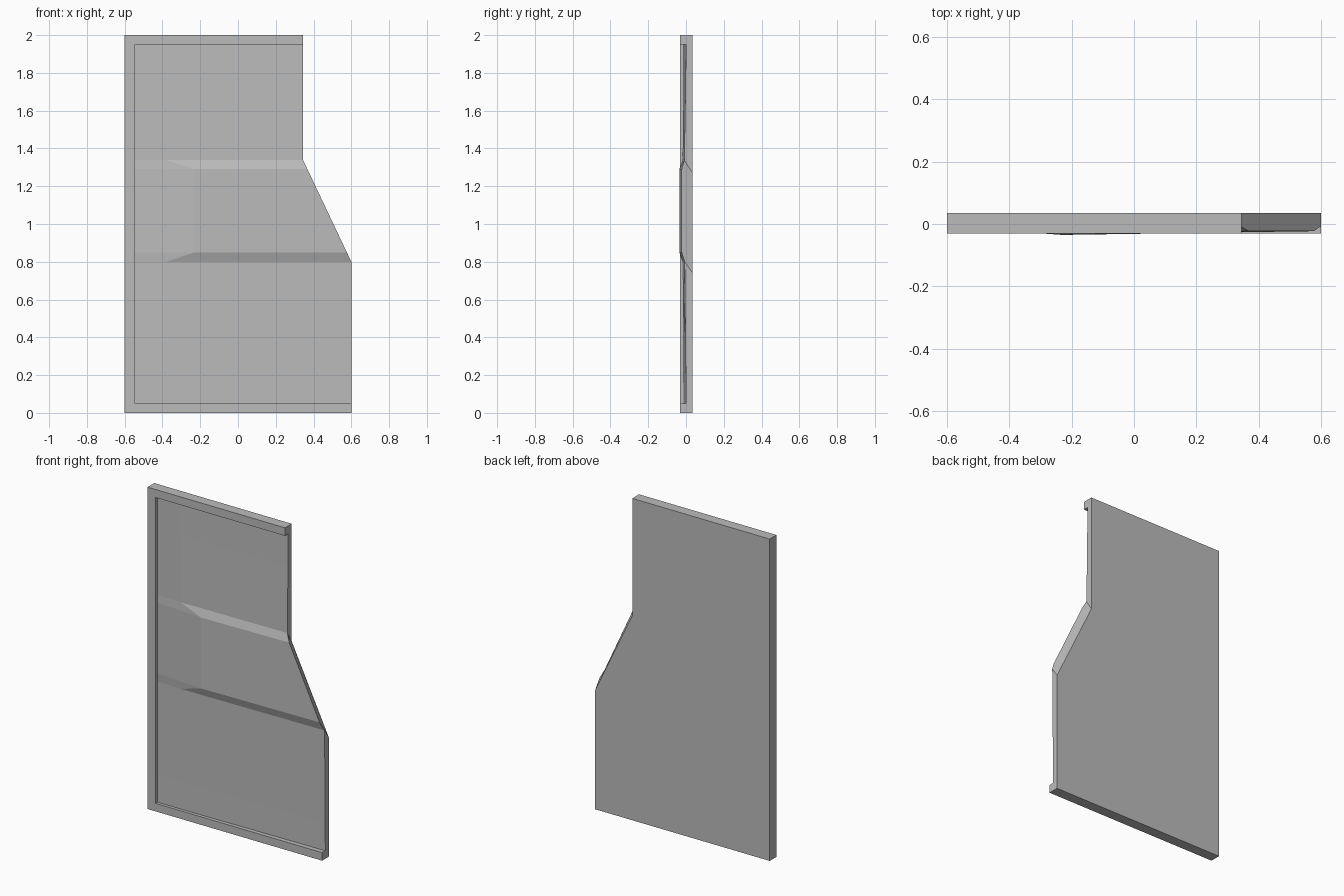
import bpy, bmesh

if "Cube" in bpy.data.objects:
    bpy.data.objects.remove(bpy.data.objects["Cube"])

FRONT, BACK = -0.031, 0.035
L, R_LOW, R_HIGH, TOP = -0.6, 0.6, 0.345, 2.0
IN_L, IN_B, IN_T = -0.545, 0.05, 1.95

grey = bpy.data.materials.new("panel grey")
grey.diffuse_color = (0.5, 0.5, 0.5, 1)
grey.use_nodes = True
grey.node_tree.nodes["Principled BSDF"].inputs["Base Color"].default_value = grey.diffuse_color

bm = bmesh.new()


def face(*pts):
    bm.faces.new([bm.verts.new(p) for p in pts])


def right_edge(z):
    """x of the stepped right outline at height z"""
    t = min(max((z - 0.8) / (1.338 - 0.8), 0), 1)
    return R_LOW + (R_HIGH - R_LOW) * t


# Recessed panel rows: height, inner x, inner depth, right edge depth
profile = [
    (IN_B, -0.38, -0.012, 0.000),
    (0.22, -0.38, -0.013, -0.001),
    (0.80, -0.38, -0.018, -0.007),
    (0.85, -0.23, -0.035, -0.023),
    (1.29, -0.23, -0.035, -0.023),
    (1.338, -0.38, -0.018, -0.009),
    (1.75, -0.38, -0.013, -0.002),
    (IN_T, -0.38, -0.012, 0.000),
]
rows = [((IN_L, -0.012, z), (mx, my, z), (right_edge(z), ry, z))
        for z, mx, my, ry in profile]
for a, b in zip(rows, rows[1:]):
    for i in range(2):
        face(a[i], a[i + 1], b[i + 1], b[i])

# Raised frame: front strips
bl, br = (L, FRONT, 0), (R_LOW, FRONT, 0)
tl, tr = (L, FRONT, TOP), (R_HIGH, FRONT, TOP)
ibl, ibr = (IN_L, FRONT, IN_B), (R_LOW, FRONT, IN_B)
itl, itr = (IN_L, FRONT, IN_T), (R_HIGH, FRONT, IN_T)
face(bl, br, ibr, ibl)
face(bl, ibl, itl, tl)
face(tl, itl, itr, tr)

# Frame inner walls
face(ibl, ibr, *reversed(rows[0]))
face(itl, itr, *reversed(rows[-1]))
face(ibl, *[r[0] for r in rows], itl)

# Back sheet and outer sides
b1, b2, b3 = (L, BACK, 0), (R_LOW, BACK, 0), (R_LOW, BACK, 0.74)
b4, b5, b6 = (R_HIGH, BACK, 1.27), (R_HIGH, BACK, TOP), (L, BACK, TOP)
face(b1, b2, b3, b4, b5, b6)
face(bl, b1, b6, tl)
face(bl, br, b2, b1)
face(tl, tr, b5, b6)

# Stepped right side: lower, slanted and upper faces
edge = [r[2] for r in rows]
face(br, ibr, *edge[:3], b3, b2)
face(*edge[2:6], b4, b3)
face(*edge[5:], itr, tr, b5, b4)

bmesh.ops.remove_doubles(bm, verts=bm.verts, dist=1e-5)
bmesh.ops.recalc_face_normals(bm, faces=bm.faces)
mesh = bpy.data.meshes.new("door_panel")
bm.to_mesh(mesh)
bm.free()
mesh.materials.append(grey)
bpy.context.collection.objects.link(bpy.data.objects.new("door_panel", mesh))
